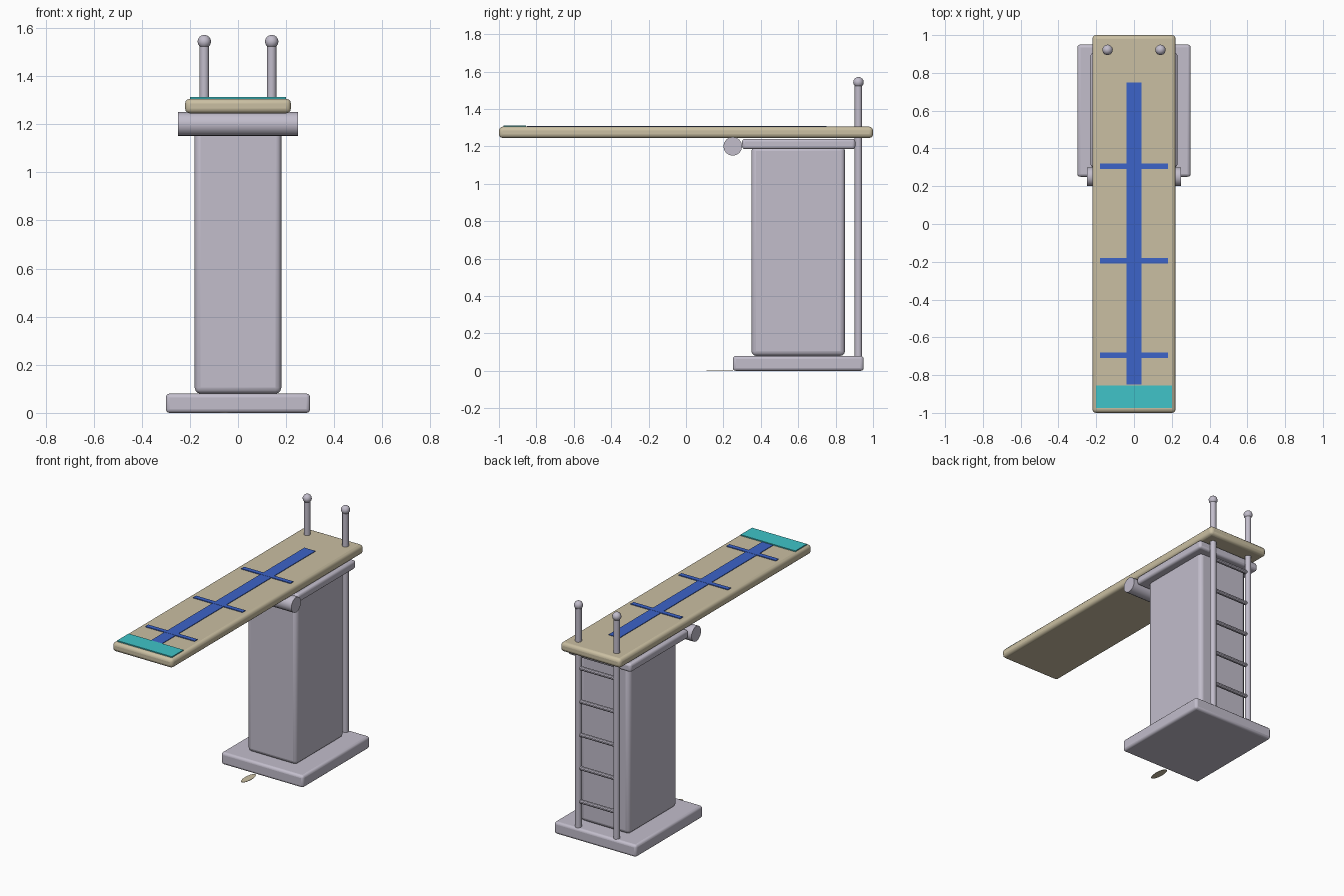
import bpy, math
from mathutils import Vector

cube = bpy.data.objects.get("Cube")
if cube:
    bpy.data.objects.remove(cube, do_unlink=True)


def material(name, rgb):
    m = bpy.data.materials.new(name)
    m.use_nodes = True
    color = (*rgb, 1.0)
    m.diffuse_color = color
    m.node_tree.nodes["Principled BSDF"].inputs["Base Color"].default_value = color
    return m


GREY = material("pale grey", (0.54, 0.51, 0.60))
TAN = material("sand", (0.59, 0.52, 0.36))
BLUE = material("blue", (0.045, 0.125, 0.58))
TEAL = material("teal", (0.05, 0.55, 0.58))


def finish(name, mat, smooth=True):
    ob = bpy.context.object
    ob.name = name
    ob.data.materials.append(mat)
    if smooth:
        bpy.ops.object.shade_smooth_by_angle(angle=math.radians(35))
    return ob


def box(name, mat, lo, hi, bevel=0.0):
    lo, hi = Vector(lo), Vector(hi)
    bpy.ops.mesh.primitive_cube_add(size=1, location=(lo + hi) / 2)
    bpy.context.object.scale = hi - lo
    bpy.ops.object.transform_apply(location=False, rotation=False, scale=True)
    if bevel:
        mod = bpy.context.object.modifiers.new("rounded_edges", "BEVEL")
        mod.width = bevel
        mod.segments = 3
    return finish(name, mat, bool(bevel))


def rod(name, mat, a, b, radius, sides=16):
    a, b = Vector(a), Vector(b)
    bpy.ops.mesh.primitive_cylinder_add(
        vertices=sides, radius=radius, depth=(b - a).length, location=(a + b) / 2,
        rotation=(b - a).to_track_quat("Z", "Y").to_euler())
    return finish(name, mat)


# Support tower
box("base_slab", GREY, (-0.3, 0.25, 0), (0.3, 0.95, 0.08), 0.016)
box("pillar", GREY, (-0.18, 0.35, 0.08), (0.18, 0.85, 1.2), 0.025)
box("top_plate", GREY, (-0.23, 0.3, 1.185), (0.23, 0.905, 1.24), 0.015)
rod("fulcrum_roller", GREY, (-0.25, 0.25, 1.2), (0.25, 0.25, 1.2), 0.05)

# Board with painted markings
box("board", TAN, (-0.22, -1, 1.245), (0.22, 1, 1.305), 0.02)
box("tip_band", TEAL, (-0.2, -0.975, 1.304), (0.2, -0.855, 1.312))
box("centre_stripe", BLUE, (-0.04, -0.85, 1.304), (0.04, 0.75, 1.309))
for i, y in enumerate((-0.695, -0.195, 0.305)):
    box(f"cross_stripe_{i + 1}", BLUE, (-0.18, y - 0.015, 1.304), (0.18, y + 0.015, 1.31))

# Ladder rails with round caps
for side, x in (("right", -0.14), ("left", 0.14)):
    rod(f"{side}_rail", GREY, (x, 0.922, 0.07), (x, 0.922, 1.55), 0.02, 12)
    bpy.ops.mesh.primitive_uv_sphere_add(segments=12, ring_count=8, radius=0.028,
                                         location=(x, 0.922, 1.543))
    finish(f"{side}_rail_cap", GREY)

# Ladder rungs
for i in range(5):
    z = 0.25 + 0.22 * i
    rod(f"rung_{i + 1}", GREY, (-0.14, 0.922, z), (0.14, 0.922, z), 0.013, 10)

# Small flat oval on the ground in front of the base
bpy.ops.mesh.primitive_cylinder_add(vertices=16, radius=1, depth=1, location=(-0.05, 0.18, 0.001))
bpy.context.object.scale = (0.025, 0.07, 0.002)
finish("ground_oval", TAN)
